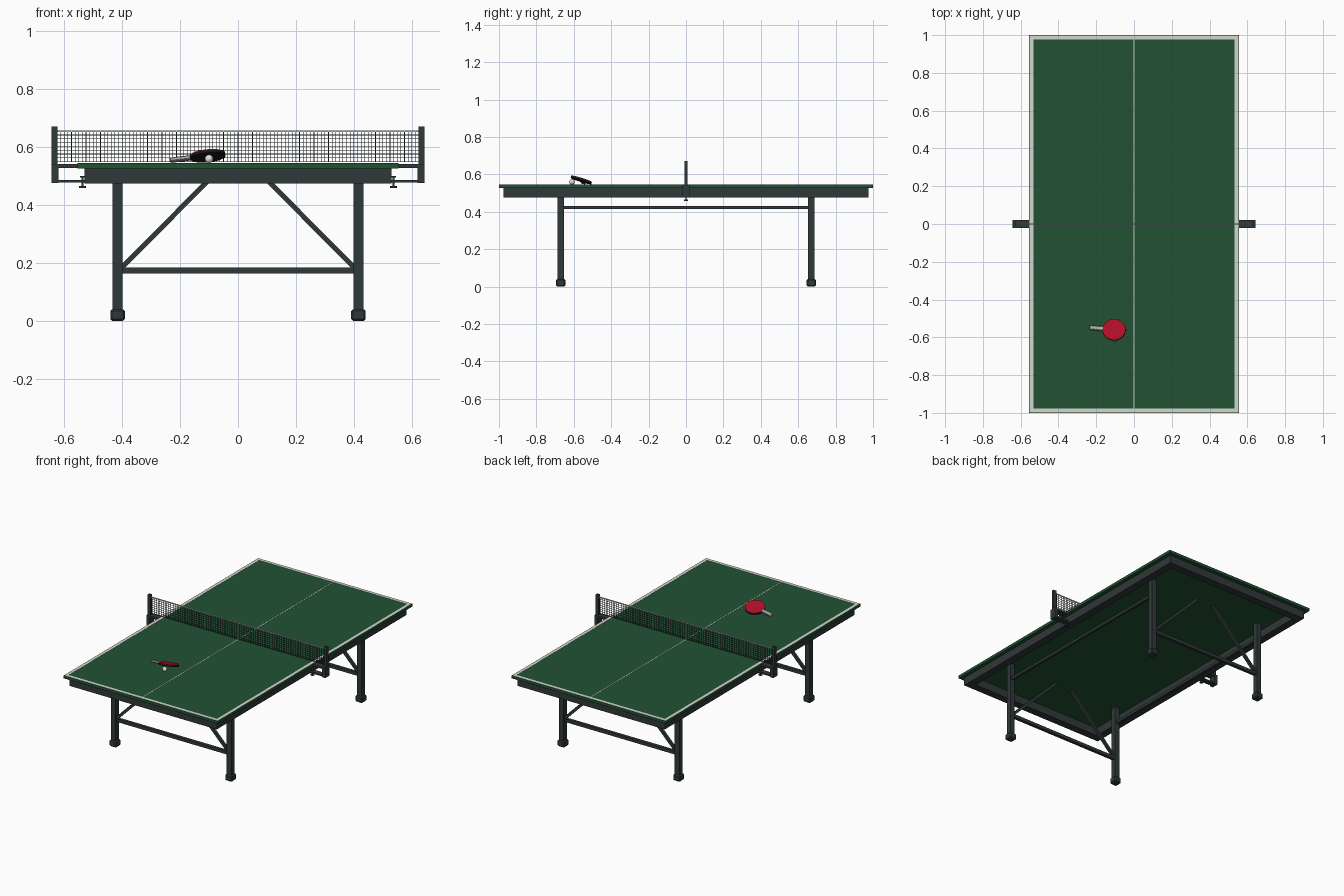
import bpy, bmesh, math
from mathutils import Matrix, Vector

cube = bpy.data.objects.get("Cube")
if cube:
    bpy.data.objects.remove(cube, do_unlink=True)


def material(name, r, g, b):
    m = bpy.data.materials.new(name)
    m.use_nodes = True
    m.diffuse_color = (r, g, b, 1)
    m.node_tree.nodes["Principled BSDF"].inputs["Base Color"].default_value = (r, g, b, 1)
    return m


green = material("table green", 0.016, 0.084, 0.034)
steel = material("dark steel", 0.03, 0.04, 0.04)
white = material("line white", 0.65, 0.7, 0.62)
string = material("net string", 0.03, 0.04, 0.038)
red = material("red rubber", 0.42, 0.005, 0.02)
black = material("black rubber", 0.008, 0.009, 0.009)
grip = material("grip grey", 0.42, 0.4, 0.37)
ball_white = material("ball white", 0.75, 0.75, 0.72)


def finish(name, bm, mat, matrix=Matrix()):
    me = bpy.data.meshes.new(name)
    bm.to_mesh(me)
    bm.free()
    me.materials.append(mat)
    ob = bpy.data.objects.new(name, me)
    ob.matrix_world = matrix
    bpy.context.collection.objects.link(ob)
    return ob


def boxes(name, mat, items, bevel=0, matrix=Matrix()):
    """One object from (centre, size) boxes."""
    bm = bmesh.new()
    for centre, size in items:
        bmesh.ops.create_cube(bm, size=1, matrix=Matrix.Translation(centre) @ Matrix.Diagonal((*size, 1)))
    ob = finish(name, bm, mat, matrix)
    if bevel:
        mod = ob.modifiers.new("bevel", "BEVEL")
        mod.width = bevel
        mod.segments = 1
    return ob


def strut(name, mat, a, b, width):
    """Square bar between two points."""
    a, b = Vector(a), Vector(b)
    turn = (b - a).to_track_quat("Z", "Y").to_matrix().to_4x4()
    return boxes(name, mat, [((0, 0, 0), (width, width, (b - a).length))],
                 matrix=Matrix.Translation((a + b) / 2) @ turn)


def ring(hx, hy, width, z, height):
    """Four boxes forming a rectangular frame."""
    out = []
    for s in (-1, 1):
        out.append(((s * (hx - width / 2), 0, z), (width, 2 * hy, height)))
        out.append(((0, s * (hy - width / 2), z), (2 * (hx - width), width, height)))
    return out


# Table top, painted lines and apron
TOP = 0.545
boxes("table_top", green, [((0, 0, TOP - 0.009), (1.11, 2, 0.018))])
boxes("border_lines", white, ring(0.553, 0.998, 0.02, TOP, 0.002))
boxes("centre_line", white, [((0, 0, TOP), (0.005, 1.96, 0.002))])
boxes("apron", steel, ring(0.53, 0.975, 0.05, 0.501, 0.052))

# Legs, feet and bracing
LX, LY = 0.416, 0.67
for sx, side in ((-1, "right"), (1, "left")):
    for sy, end in ((-1, "front"), (1, "back")):
        tag = f"{end}_{side}"
        x, y = sx * LX, sy * LY
        boxes("leg_" + tag, steel, [((x, y, 0.28), (0.034, 0.034, 0.5))])
        boxes("foot_" + tag, steel, [((x, y, 0.02), (0.05, 0.05, 0.04))], 0.006)
        strut("brace_" + tag, steel, (sx * 0.405, y, 0.18), (sx * 0.062, y, 0.526), 0.017)
    boxes("side_rail_" + side, steel, [((sx * LX, 0, 0.422), (0.017, 2 * LY, 0.017))])
for sy, end in ((-1, "front"), (1, "back")):
    boxes("cross_rail_" + end, steel, [((0, sy * LY, 0.174), (2 * LX, 0.02, 0.021))])

# Net posts and their clamps
for sx, side in ((-1, "right"), (1, "left")):
    boxes("net_post_" + side, steel, [((sx * 0.634, 0, 0.573), (0.02, 0.016, 0.195))])
    boxes("clamp_" + side, steel, [
        ((sx * 0.632, 0, 0.508), (0.024, 0.044, 0.065)),
        ((sx * 0.588, 0, 0.535), (0.066, 0.044, 0.013)),
        ((sx * 0.575, 0, 0.482), (0.1, 0.034, 0.009))])
    bm = bmesh.new()
    for radius, height, z in ((0.004, 0.04, 0.478), (0.012, 0.007, 0.462), (0.009, 0.005, 0.497)):
        bmesh.ops.create_cone(bm, cap_ends=True, segments=12, radius1=radius, radius2=radius,
                              depth=height, matrix=Matrix.Translation((sx * 0.537, 0, z)))
    finish("clamp_screw_" + side, bm, steel)

# Net mesh with its top tape
LOW, HIGH, HALF, THIN = 0.55, 0.655, 0.625, 0.002
cols, rows = 100, 8
strings = [((-HALF + 2 * HALF * i / cols, 0, (LOW + HIGH) / 2), (THIN, THIN, HIGH - LOW))
           for i in range(cols + 1)]
strings += [((0, 0, LOW + (HIGH - LOW) * j / rows), (2 * HALF, THIN, THIN)) for j in range(rows)]
boxes("net", string, strings)
boxes("net_tape", white, [((0, 0, HIGH), (2 * HALF, 0.005, 0.006))])

# Paddle leaning on the ball
pose = (Matrix.Translation((-0.105, -0.56, 0.57)) @ Matrix.Rotation(math.radians(-17), 4, "X")
        @ Matrix.Rotation(math.radians(-5), 4, "Y") @ Matrix.Rotation(math.radians(-7), 4, "Z"))
for name, mat, z, depth in (("paddle_red_face", red, 0.0045, 0.003),
                            ("paddle_core", black, 0, 0.006),
                            ("paddle_black_face", black, -0.0045, 0.003)):
    bm = bmesh.new()
    bmesh.ops.create_cone(bm, cap_ends=True, segments=32, radius1=0.058, radius2=0.058, depth=depth,
                          matrix=Matrix.Translation((0, 0, z)) @ Matrix.Diagonal((1.06, 1, 1, 1)))
    finish(name, bm, mat, pose)
boxes("paddle_handle", grip, [((-0.094, 0, 0), (0.074, 0.024, 0.014))], 0.003, pose)

bm = bmesh.new()
bmesh.ops.create_uvsphere(bm, u_segments=24, v_segments=12, radius=0.0145)
for f in bm.faces:
    f.smooth = True
finish("ball", bm, ball_white, Matrix.Translation((-0.1, -0.61, TOP + 0.0145)))
